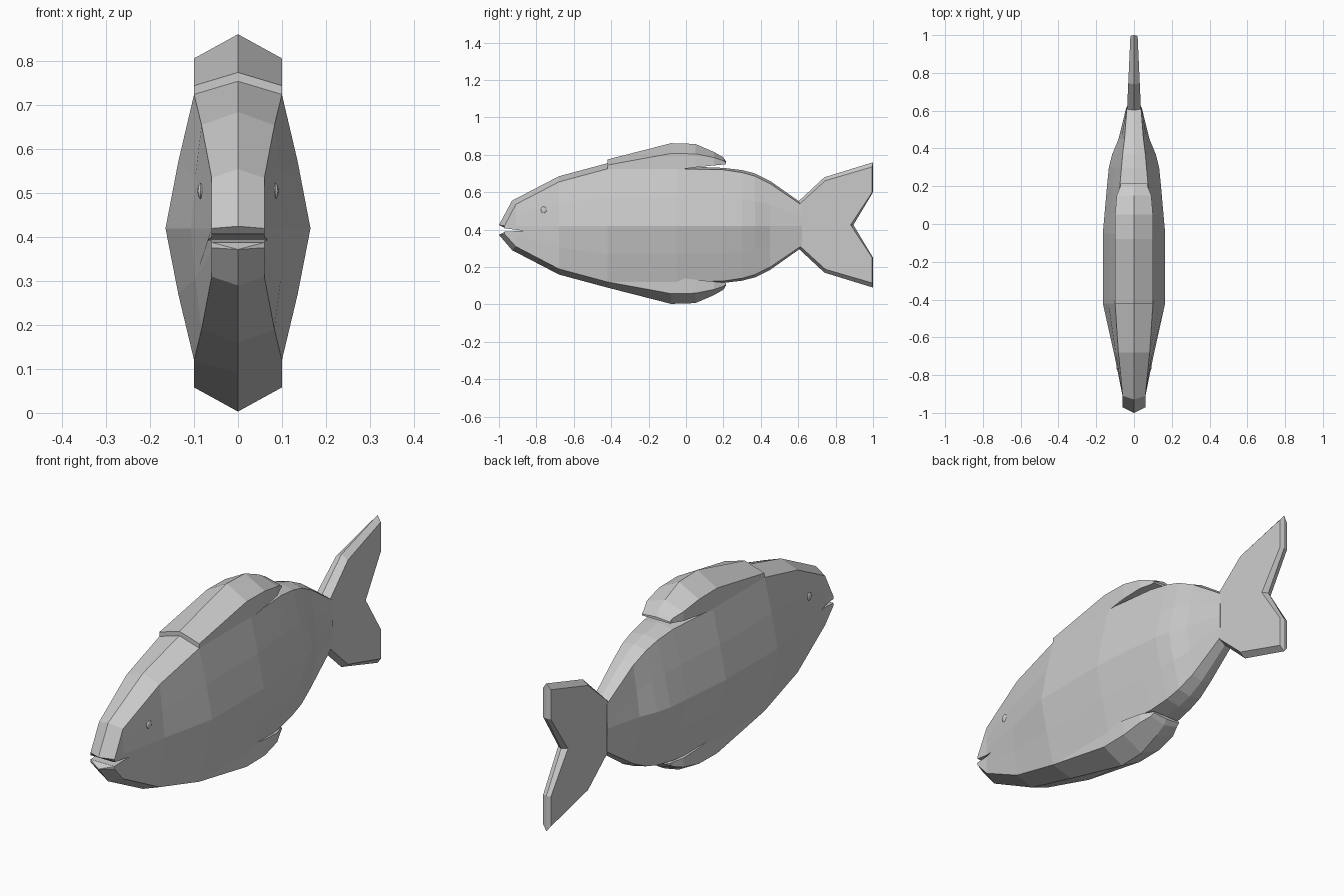
import bpy, bmesh

cube = bpy.data.objects.get("Cube")
if cube:
    bpy.data.objects.remove(cube, do_unlink=True)

grey = bpy.data.materials.new("plain_grey")
grey.use_nodes = True
grey.diffuse_color = (0.6, 0.6, 0.6, 1)
grey.node_tree.nodes["Principled BSDF"].inputs["Base Color"].default_value = (0.6, 0.6, 0.6, 1)


def finish(bm, name):
    bmesh.ops.recalc_face_normals(bm, faces=bm.faces)
    mesh = bpy.data.meshes.new(name)
    bm.to_mesh(mesh)
    bm.free()
    mesh.materials.append(grey)
    ob = bpy.data.objects.new(name, mesh)
    bpy.context.collection.objects.link(ob)
    return ob


def loft(name, halves):
    """Skin left half-sections (top centre to bottom centre), mirrored in x."""
    bm = bmesh.new()
    rings = []
    for half in halves:
        ring = half + [(-x, y, z) for x, y, z in half[-2:0:-1]]
        rings.append([bm.verts.new(p) for p in ring])
    n = len(rings[0])
    for a, b in zip(rings, rings[1:]):
        for i in range(n):
            j = (i + 1) % n
            bm.faces.new((a[i], a[j], b[j], b[i]))
    bm.faces.new(rings[0])
    bm.faces.new(rings[-1])
    return finish(bm, name)


# Body: y, edge y offset, ridge z, edge z, edge x, middle half width
stations = [
    (-1.0, 0.03, 0.425, 0.42, 0.06, 0.06),
    (-0.93, 0.02, 0.555, 0.535, 0.06, 0.061),
    (-0.68, 0, 0.685, 0.655, 0.083, 0.107),
    (-0.42, 0, 0.755, 0.725, 0.1, 0.165),
    (-0.05, 0, 0.74, 0.725, 0.1, 0.165),
    (0.2, 0, 0.73, 0.72, 0.075, 0.143),
    (0.3, 0, 0.718, 0.705, 0.066, 0.133),
    (0.37, 0, 0.70, 0.685, 0.06, 0.115),
    (0.45, 0, 0.66, 0.645, 0.05, 0.082),
    (0.62, 0, 0.54, 0.53, 0.037, 0.04),
]
sections = []
for y, dy, ridge, edge, ex, w in stations:
    nose = y == -1.0
    mid = 0.4 if nose else 0.42
    low_ridge, low_edge = (0.372, 0.376) if nose else (0.845 - ridge, 0.845 - edge)
    ux = (ex + w) / 2 * 1.025 if w - ex > 0.01 else (ex + w) / 2
    ye = y + dy
    sections.append([(0, y, ridge), (ex, ye, edge), (ux, ye, (edge + mid) / 2),
                     (w, ye, mid), (ux, ye, (low_edge + mid) / 2),
                     (ex, ye, low_edge), (0, y, low_ridge)])
body = loft("body", sections)

# Mouth: wedge cut through the snout
bm = bmesh.new()
wedge = [(-1.02, 0.414), (-0.87, 0.394), (-1.02, 0.386)]
sides = [[bm.verts.new((x, y, z)) for y, z in wedge] for x in (-0.2, 0.2)]
for side in sides:
    bm.faces.new(side)
for i in range(3):
    j = (i + 1) % 3
    bm.faces.new((sides[0][i], sides[0][j], sides[1][j], sides[1][i]))
cutter = finish(bm, "mouth_cutter")
cutter.hide_render = True
cut = body.modifiers.new("mouth", 'BOOLEAN')
cut.operation = 'DIFFERENCE'
cut.object = cutter
cut.solver = 'EXACT'
bpy.context.view_layer.objects.active = body
bpy.ops.object.modifier_apply(modifier=cut.name)
bpy.data.objects.remove(cutter, do_unlink=True)

# Back and belly fins: y, ridge z, edge z, base z, half width
fin = [
    (-0.42, 0.775, 0.745, 0.70, 0.1),
    (-0.08, 0.862, 0.807, 0.715, 0.1),
    (0.05, 0.858, 0.805, 0.733, 0.1),
    (0.15, 0.815, 0.785, 0.743, 0.092),
    (0.2, 0.786, 0.768, 0.748, 0.072),
    (0.215, 0.762, 0.757, 0.75, 0.07),
]
for name, flip in (("back_fin", False), ("belly_fin", True)):
    def h(z):
        return 0.865 - z if flip else z
    loft(name, [[(0, y, h(r)), (x, y, h(e)), (x, y, h(b)), (0, y, h(b))]
                for y, r, e, b, x in fin])

# Tail: central ridge outline with a smaller flat outline on each side
upper_ridge = [(0.6, 0.55), (0.74, 0.68), (1, 0.76), (1, 0.6)]
upper_side = [(0.6, 0.53), (0.745, 0.662), (0.995, 0.735), (0.995, 0.6)]


def outline(upper, notch):
    return upper + [(notch, 0.425)] + [(y, 0.85 - z) for y, z in reversed(upper)]


ridge = outline(upper_ridge, 0.895)
flat = outline(upper_side, 0.88)
bm = bmesh.new()
centre = [bm.verts.new((0, y, z)) for y, z in ridge]
for s in (-1, 1):
    ring = [bm.verts.new((s * (0.037 - 0.045 * (y - 0.6)), y, z)) for y, z in flat]
    bm.faces.new(ring)
    for i in range(len(ring)):
        j = (i + 1) % len(ring)
        bm.faces.new((ring[i], ring[j], centre[j], centre[i]))
finish(bm, "tail")

# Eyes
for s, name in ((1, "left_eye"), (-1, "right_eye")):
    bm = bmesh.new()
    bmesh.ops.create_uvsphere(bm, u_segments=12, v_segments=8, radius=0.018)
    bmesh.ops.scale(bm, vec=(0.4, 0.9, 1), verts=bm.verts)
    bmesh.ops.translate(bm, vec=(s * 0.085, -0.76, 0.505), verts=bm.verts)
    finish(bm, name)
